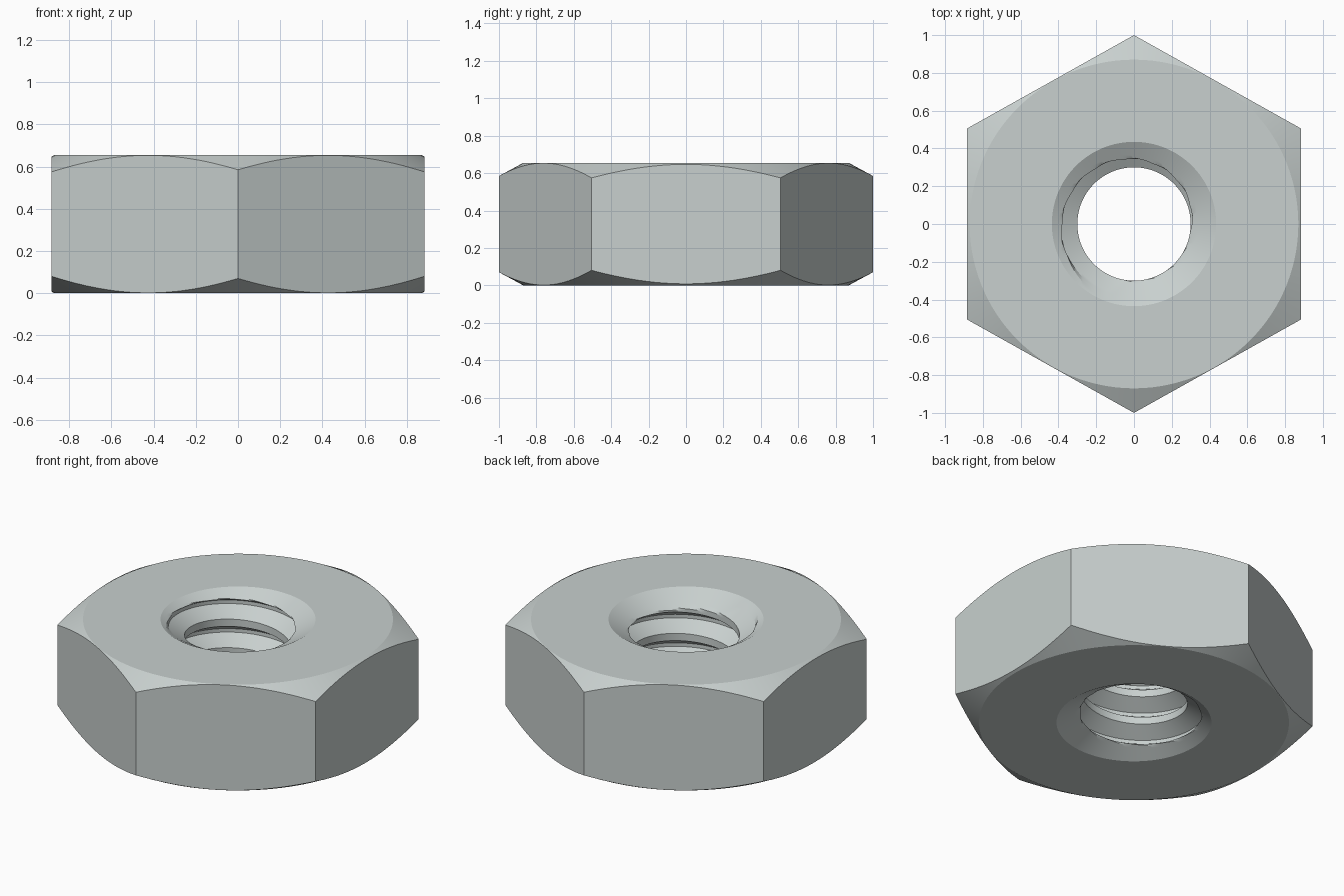
import bpy, bmesh, math
from mathutils import Vector

cube = bpy.data.objects.get("Cube")
if cube:
    bpy.data.objects.remove(cube, do_unlink=True)

# Main dimensions
HEIGHT = 0.655
CORNERS = [(0, -1), (0.885, -0.505), (0.885, 0.505),
           (0, 1), (-0.885, 0.505), (-0.885, -0.505)]
FACE_RADIUS, FACE_SLOPE = 0.87, 0.54      # corner chamfer
SINK_RADIUS, SINK_SLOPE = 0.435, 1.8      # countersink at both hole mouths
MINOR, MAJOR, PITCH = 0.30, 0.39, 0.177   # thread
ROOT_HALF, CREST_START = 0.011, 0.066     # half widths within one pitch
ROOT_Z = 0.562                            # groove height at the back (+y)
STEPS = 24                                # columns per hexagon side


def thread_radius(offset):
    """Radius of the thread at a height offset from the groove centre."""
    t = (abs(offset) - ROOT_HALF) / (CREST_START - ROOT_HALF)
    return MAJOR + (MINOR - MAJOR) * min(max(t, 0), 1)


def hole_radius(z, offset):
    """Thread widened by the countersinks."""
    depth = min(z, HEIGHT - z)
    return max(thread_radius(offset), SINK_RADIUS - depth * SINK_SLOPE)


# Height offsets of one thread turn: lower flank, root, upper flank, crest
flank = [ROOT_HALF + (CREST_START - ROOT_HALF) * i / 8 for i in range(9)]
crest = [CREST_START + (PITCH - 2 * CREST_START) * i / 4 for i in range(1, 4)]
turn = [-d for d in reversed(flank)] + flank + crest


def column(point, angle):
    """Closed cross-section of the nut at one angle: hole, top, side, bottom."""
    direction = Vector(point).normalized()
    outer = Vector(point).length
    centre = ROOT_Z + PITCH * (angle - math.pi / 2) / math.tau
    profile = []
    for k in range(-6, 4):
        for offset in turn:
            z = min(max(centre + k * PITCH + offset, 0), HEIGHT)
            real = z - centre - k * PITCH
            profile.append((hole_radius(z, real), z))
    drop = (outer - FACE_RADIUS) * FACE_SLOPE
    profile += [(FACE_RADIUS, HEIGHT), (outer, HEIGHT - drop),
                (outer, drop), (FACE_RADIUS, 0)]
    return [(direction.x * r, direction.y * r, z) for r, z in profile]


# Sweep the cross-section around the hexagon
bm = bmesh.new()
columns = []
for side in range(6):
    a, b = Vector(CORNERS[side]), Vector(CORNERS[(side + 1) % 6])
    for i in range(STEPS + (side == 5)):
        p = a.lerp(b, i / STEPS)
        angle = math.atan2(p.y, p.x)
        if side >= 3 and angle < 0:
            angle += math.tau
        columns.append([bm.verts.new(co) for co in column(p, angle)])

for left, right in zip(columns, columns[1:]):
    for j in range(len(left)):
        n = (j + 1) % len(left)
        bm.faces.new((left[j], left[n], right[n], right[j]))

# Close the seam and collapse the clamped thread ends
bmesh.ops.remove_doubles(bm, verts=bm.verts, dist=0.00002)
bmesh.ops.recalc_face_normals(bm, faces=bm.faces)

mesh = bpy.data.meshes.new("hex_nut")
bm.to_mesh(mesh)
bm.free()
nut = bpy.data.objects.new("hex_nut", mesh)
bpy.context.collection.objects.link(nut)

# Plain grey metal
steel = bpy.data.materials.new("light_grey_steel")
steel.use_nodes = True
colour = (0.58, 0.63, 0.62, 1)
steel.diffuse_color = colour
steel.node_tree.nodes["Principled BSDF"].inputs["Base Color"].default_value = colour
mesh.materials.append(steel)

# Smooth curved areas, keep machined edges sharp
bpy.ops.object.select_all(action='DESELECT')
nut.select_set(True)
bpy.context.view_layer.objects.active = nut
bpy.ops.object.shade_smooth_by_angle(angle=math.radians(20))
